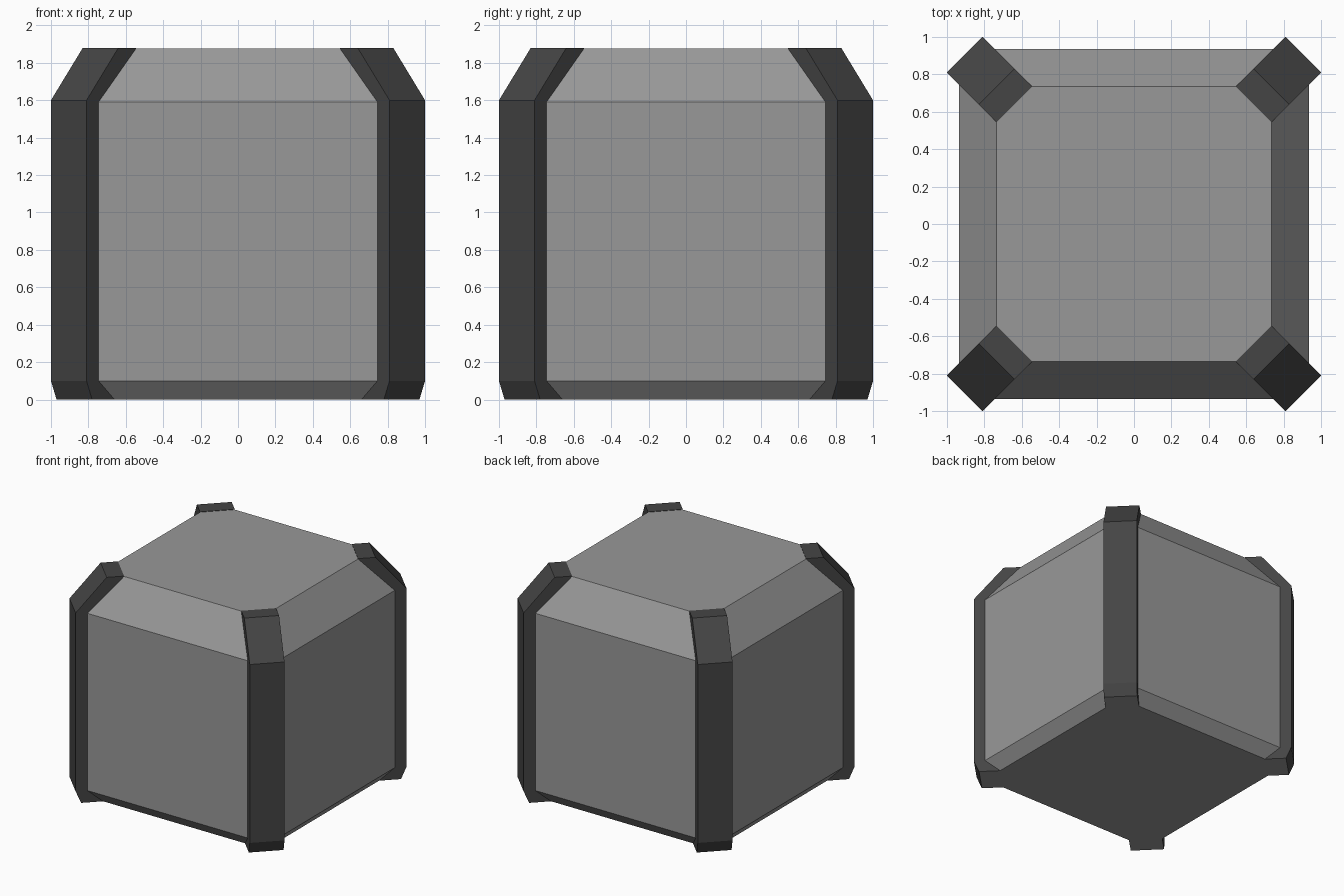
import bpy
import bmesh
import math
from mathutils import Matrix

if "Cube" in bpy.data.objects:
    bpy.data.objects.remove(bpy.data.objects["Cube"])


def grey(name, value):
    mat = bpy.data.materials.new(name)
    mat.diffuse_color = (value, value, value, 1)
    mat.use_nodes = True
    mat.node_tree.nodes["Principled BSDF"].inputs["Base Color"].default_value = mat.diffuse_color
    return mat


def loft(name, rings, materials, turn=0):
    """Closed solid through rings of points; downward faces at z = 0 use the last material."""
    bm = bmesh.new()
    loops = [[bm.verts.new(p) for p in ring] for ring in rings]
    for a, b in zip(loops, loops[1:]):
        for i in range(len(a)):
            j = (i + 1) % len(a)
            bm.faces.new((a[i], a[j], b[j], b[i]))
    bm.faces.new(loops[0][::-1])
    bm.faces.new(loops[-1])
    bmesh.ops.recalc_face_normals(bm, faces=bm.faces)
    for face in bm.faces:
        if all(v.co.z < 0.001 for v in face.verts):
            face.material_index = len(materials) - 1
    bm.transform(Matrix.Rotation(turn, 4, "Z"))
    mesh = bpy.data.meshes.new(name)
    bm.to_mesh(mesh)
    bm.free()
    for mat in materials:
        mesh.materials.append(mat)
    obj = bpy.data.objects.new(name, mesh)
    bpy.context.collection.objects.link(obj)


panel_grey = grey("panel_grey", 0.316)
dark_grey = grey("dark_grey", 0.059)


def cut_square(w, z):
    """Square section whose corners are cut off so they stay inside the posts."""
    c = w - 0.13
    return [(w, -c, z), (w, c, z), (c, w, z), (-c, w, z),
            (-w, c, z), (-w, -c, z), (-c, -w, z), (c, -w, z)]


# Box body: stacked sections (half width, height) with sloped rims
sections = [(0.85, 0), (0.936, 0.1), (0.936, 1.59), (0.735, 1.877)]
loft("box_body", [cut_square(w, z) for w, z in sections], [panel_grey])

# Corner posts: diagonal profile (distance along x = y, height), extruded sideways
profile = [(0.64, 0), (0.875, 0), (0.905, 0.1), (0.905, 1.6),
           (0.735, 1.88), (0.64, 1.88)]
root2 = math.sqrt(2)
half_width = 0.095 * root2
for k, corner in enumerate(("back_right", "back_left", "front_left", "front_right")):
    rings = [[(d * root2, y, z) for d, z in profile] for y in (-half_width, half_width)]
    loft("corner_post_" + corner, rings, [dark_grey, panel_grey],
         math.radians(45 + 90 * k))
